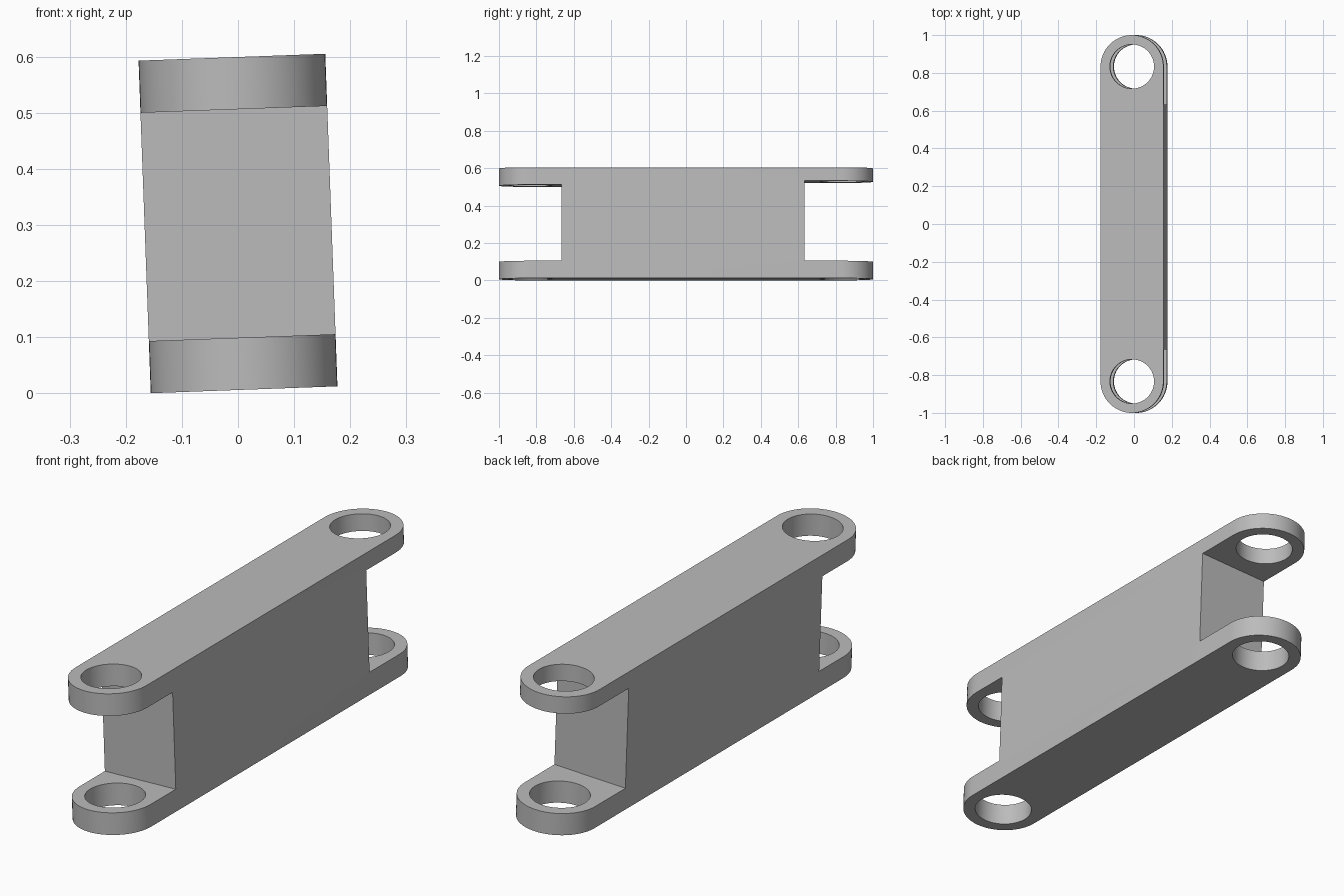
import bpy, bmesh
from math import sin, cos, pi, radians

if "Cube" in bpy.data.objects:
    bpy.data.objects.remove(bpy.data.objects["Cube"])

WIDTH, HEIGHT = 0.333, 0.593
RADIUS = WIDTH / 2
PIN_Y = 1 - RADIUS
HOLE_RADIUS = 0.117
SEGMENTS = 32
TILT = radians(-2.1)

grey = bpy.data.materials.new("plain grey")
grey.use_nodes = True
colour = (0.5, 0.5, 0.5, 1)
grey.diffuse_color = colour
grey.node_tree.nodes["Principled BSDF"].inputs["Base Color"].default_value = colour


def prism(name, outline, z0, z1):
    """Extrude a closed outline in x, y from z0 up to z1."""
    bm = bmesh.new()
    base = bm.faces.new([bm.verts.new((x, y, z0)) for x, y in outline])
    top = bmesh.ops.extrude_face_region(bm, geom=[base])["geom"]
    bmesh.ops.translate(bm, vec=(0, 0, z1 - z0),
                        verts=[g for g in top if isinstance(g, bmesh.types.BMVert)])
    bmesh.ops.recalc_face_normals(bm, faces=bm.faces)
    mesh = bpy.data.meshes.new(name)
    bm.to_mesh(mesh)
    bm.free()
    mesh.materials.append(grey)
    obj = bpy.data.objects.new(name, mesh)
    bpy.context.collection.objects.link(obj)
    return obj


def arc(centre_y, radius, start, sweep, steps):
    return [(radius * cos(start + sweep * i / steps),
             centre_y + radius * sin(start + sweep * i / steps))
            for i in range(steps + 1)]


def cut(target, cutter):
    """Subtract the cutter for good, then discard it."""
    cutter.hide_render = True
    mod = target.modifiers.new("cut", "BOOLEAN")
    mod.operation = "DIFFERENCE"
    mod.solver = "EXACT"
    mod.object = cutter
    bpy.ops.object.modifier_apply(modifier=mod.name)
    bpy.data.objects.remove(cutter)


# Solid bar with rounded ends
outline = arc(PIN_Y, RADIUS, 0, pi, SEGMENTS) + arc(-PIN_Y, RADIUS, pi, pi, SEGMENTS)
link = prism("clevis_link", outline, 0, HEIGHT)
bpy.ops.object.select_all(action="DESELECT")
bpy.context.view_layer.objects.active = link
link.select_set(True)

# Slots between the lugs: inner y, outer y, floor, ceiling
for y0, y1, z0, z1 in [(-1.1, -0.665, 0.093, 0.5), (0.633, 1.1, 0.093, 0.521)]:
    cut(link, prism("slot_cutter", [(-1, y0), (1, y0), (1, y1), (-1, y1)], z0, z1))

# Pin holes through both lugs at each end
for side in (-1, 1):
    circle = arc(side * PIN_Y, HOLE_RADIUS, 0, 2 * pi, 2 * SEGMENTS)[:-1]
    cut(link, prism("hole_cutter", circle, -0.1, HEIGHT + 0.1))

bpy.ops.object.shade_smooth_by_angle(angle=radians(30))

# Slight lean about the long axis, resting on the lower edge
link.rotation_euler.y = TILT
link.location = (-sin(TILT) * HEIGHT / 2, 0, RADIUS * sin(-TILT))
